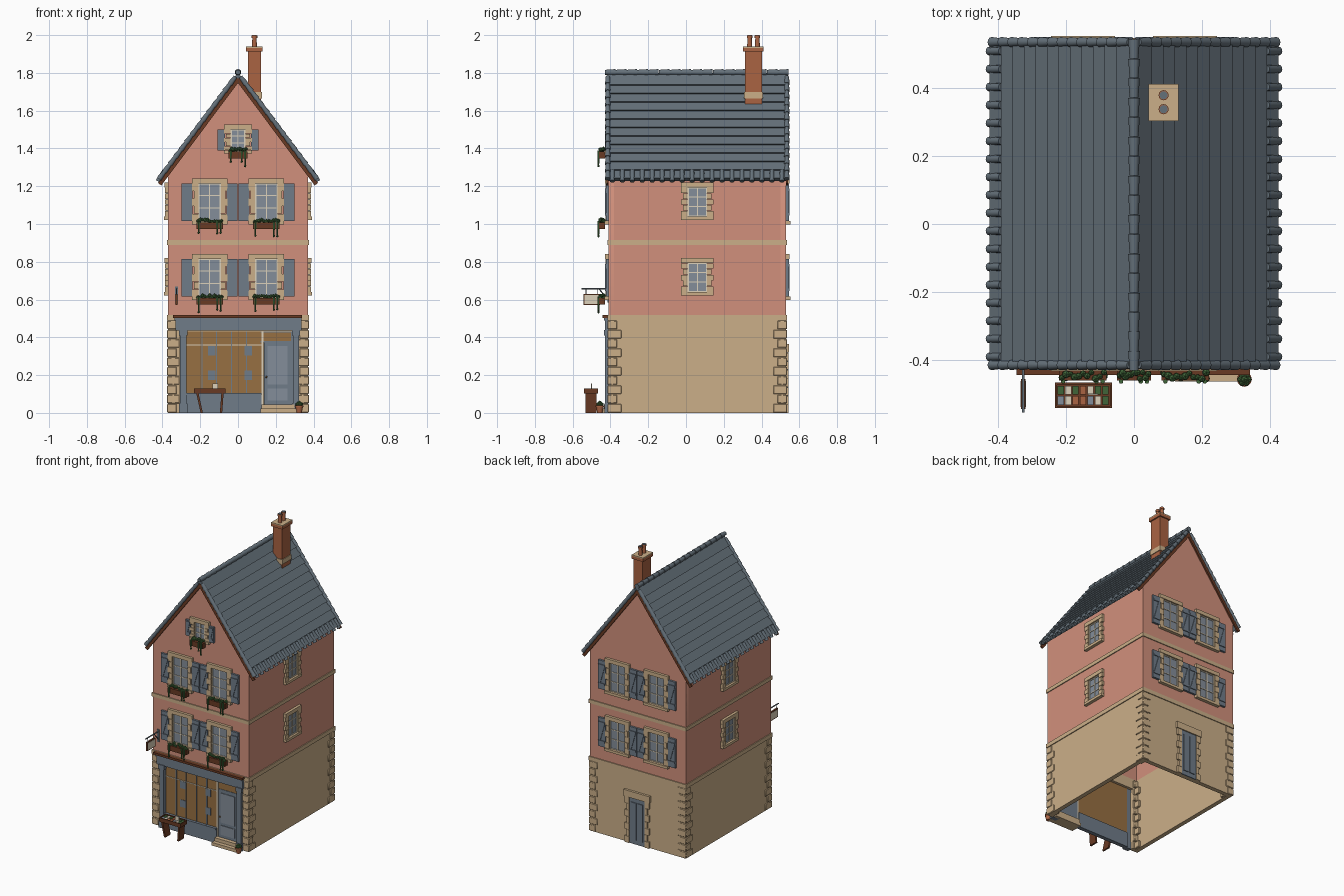
import bpy, bmesh, math, random
from mathutils import Matrix, Vector

if "Cube" in bpy.data.objects:
    bpy.data.objects.remove(bpy.data.objects["Cube"], do_unlink=True)
random.seed(4)

COLOURS = dict(pink=(.64, .28, .20), stone=(.60, .43, .25), roof_slate=(.13, .165, .195),
               blue_paint=(.16, .20, .25), brick=(.40, .125, .055), dark_wood=(.14, .042, .017),
               amber=(.31, .16, .055), glass=(.23, .27, .32), leaf=(.05, .13, .04), cream=(.72, .64, .50))
MATS = {}
for key, rgb in COLOURS.items():
    m = bpy.data.materials.new(key)
    m.use_nodes = True
    m.diffuse_color = (*rgb, 1)
    m.node_tree.nodes["Principled BSDF"].inputs["Base Color"].default_value = (*rgb, 1)
    MATS[key] = m


class Part:
    """Collects simple solids in one mesh, placed through a wall frame."""
    def __init__(self, name, mat, frame=None):
        self.name, self.mat, self.bm = name, mat, bmesh.new()
        self.frame = frame or Matrix()

    def box(self, x0, x1, y0, y1, z0, z1):
        size = Matrix.Diagonal((x1 - x0, y1 - y0, z1 - z0, 1))
        mid = Matrix.Translation(((x0 + x1) / 2, (y0 + y1) / 2, (z0 + z1) / 2))
        bmesh.ops.create_cube(self.bm, size=1, matrix=self.frame @ mid @ size)
        return self

    def rod(self, p, q, r1, r2=None, seg=12):
        p, q = Vector(p), Vector(q)
        turn = (q - p).to_track_quat('Z', 'Y').to_matrix().to_4x4()
        bmesh.ops.create_cone(self.bm, cap_ends=True, segments=seg, radius1=r1,
                              radius2=r1 if r2 is None else r2, depth=(q - p).length,
                              matrix=self.frame @ Matrix.Translation((p + q) / 2) @ turn)
        return self

    def ball(self, p, r):
        bmesh.ops.create_icosphere(self.bm, subdivisions=1, radius=r,
                                   matrix=self.frame @ Matrix.Translation(p))
        return self

    def prism(self, outline, y0, y1):
        face = self.bm.faces.new([self.bm.verts.new(self.frame @ Vector((x, y0, z))) for x, z in outline])
        new = bmesh.ops.extrude_face_region(self.bm, geom=[face])["geom"]
        move = self.frame.to_3x3() @ Vector((0, y1 - y0, 0))
        bmesh.ops.translate(self.bm, vec=move, verts=[v for v in new if isinstance(v, bmesh.types.BMVert)])
        return self

    def done(self):
        bmesh.ops.recalc_face_normals(self.bm, faces=self.bm.faces)
        mesh = bpy.data.meshes.new(self.name)
        self.bm.to_mesh(mesh)
        self.bm.free()
        mesh.materials.append(MATS[self.mat])
        ob = bpy.data.objects.new(self.name, mesh)
        bpy.context.collection.objects.link(ob)
        for o in bpy.context.selected_objects:
            o.select_set(False)
        ob.select_set(True)
        bpy.context.view_layer.objects.active = ob
        bpy.ops.object.shade_smooth_by_angle(angle=math.radians(38))
        return ob


W, F, B, T = .37, -.41, .53, .03      # half width, front, back, wall thickness
PEAK, RUN, DROP = 1.77, .405, .5415   # underside of the roof
EAVE = PEAK - W * DROP / RUN

# Walls: stone ground floor, plaster above
p = Part("ground_floor_walls", "stone")
for s in (-1, 1):
    p.box(*sorted((s * W, s * (W - T))), F, B, 0, .5)
p.box(-W, W, B - T, B, 0, .5).box(-W, -.31, F, F + T, 0, .5)
p.box(.33, W, F, F + T, 0, .5).box(-W, W, F, F + T, .43, .5).done()
p = Part("upper_walls", "pink")
for s in (-1, 1):
    p.box(*sorted((s * W, s * (W - T))), F, B, .5, EAVE)
for y in (F, B - T):
    p.prism([(-W, .5), (W, .5), (W, EAVE), (0, PEAK), (-W, EAVE)], y, y + T)
p.done()

# String courses and corner stones
p = Part("string_courses", "stone")
for z0, z1 in ((.49, .518), (.89, .915)):
    for s in (-1, 1):
        p.box(*sorted((s * (W + .006), s * (W - .02))), F - .006, B + .006, z0, z1)
    for y in (F, B):
        p.box(-W, W, y - .006, y + .006, z0, z1)
p.done()
p = Part("corner_stones", "stone")
for i in range(10):
    a, b = ((.045, .068), (.06, .045))[i % 2]
    for s in (-1, 1):
        for y, d in ((F, 1), (B, -1)):
            p.box(*sorted((s * (W + .005), s * (W - a))), *sorted((y - d * .005, y + d * b)),
                  i * .049 + .002, i * .049 + .047)
ob = p.done()
bev = ob.modifiers.new("worn_edges", 'BEVEL')
bev.width, bev.segments = .003, 1


def slope(s, t, off=0, y=0):
    """Point on a roof side s, fraction t down from the ridge, lifted by off."""
    n = Vector((DROP, 0, RUN)).normalized() * off
    return Vector((s * (RUN * t + n.x), y, PEAK - DROP * t + n.z))


# Roof with overlapping courses
p = Part("roof_slopes", "roof_slate")
for s in (-1, 1):
    line = [(0, PEAK), slope(s, 1).xz]
    for i in reversed(range(12)):
        line += [slope(s, (i + 1) / 12, .024).xz, slope(s, i / 12, .015).xz]
    line[-1] = (0, PEAK + .03)
    p.prism(line, F - .005, B + .005)
p.done()
p = Part("ridge_and_edge_tiles", "roof_slate")
for i in range(17):
    y = F - .02 + i * .0572
    p.rod((0, y, 1.803), (0, y + .0565, 1.803), .013, .017)
for s in (-1, 1):
    for y in (F - .004, B + .004):
        for i in range(14):
            p.rod(slope(s, i / 14, .016, y), slope(s, (i + 1) / 14, .016, y), .011, .015)
    for i in range(18):
        y = F + .02 + i * .0528
        p.rod(slope(s, .92, .02, y), slope(s, 1.02, .014, y), .011, .013)
p.done()
p = Part("barge_boards", "dark_wood")
for s in (-1, 1):
    edge = [slope(s, t, o).xz for t, o in ((0, -.014), (1.03, -.014), (1.03, .008), (0, .008))]
    for y in (F - .01, B):
        p.prism(edge, y, y + .01)
p.done()

# Chimney
Part("chimney_stack", "brick").box(.052, .122, .312, .402, 1.6, 1.915).box(
    .043, .131, .303, .411, 1.912, 1.932).done()
Part("chimney_trim", "stone").box(.047, .127, .307, .407, 1.665, 1.698).box(
    .043, .131, .303, .411, 1.932, 1.939).done()
pots, soot = Part("chimney_pots", "brick"), Part("chimney_pot_tops", "roof_slate")
for y in (.337, .378):
    pots.rod((.087, y, 1.93), (.087, y, 1.985), .014, .011).rod((.087, y, 1.985), (.087, y, 1.997), .015)
    soot.rod((.087, y, 1.99), (.087, y, 2), .012)
pots.done(), soot.done()


def shutter(p, x0, x1, z0, z1):
    p.box(x0 + .001, x1 - .001, -.014, 0, z0, z1)
    h = z1 - z0
    for k in (.15, .8):
        p.box(x0 + .004, x1 - .004, -.019, -.012, z0 + k * h, z0 + k * h + .014)
    a, b = z0 + .15 * h, z0 + .8 * h
    p.prism([(x0 + .006, a), (x0 + .017, a), (x1 - .006, b), (x1 - .017, b)], -.018, -.012)


def window(name, frame, cx, z0, z1, half=.06, shut=0, planter=False):
    f = frame @ Matrix.Translation((cx, 0, 0))
    Part(name + "_glass", "glass", f).box(-half, half, -.004, .002, z0, z1).done()
    p = Part(name + "_bars", "cream", f)
    for k in (-1, 0, 1):
        p.box(k * (half - .004) - .003, k * (half - .004) + .003, -.009, 0, z0, z1)
    for k in (.02, .35, .68, .98):
        z = z0 + k * (z1 - z0)
        p.box(-half, half, -.008, 0, z - .0025, z + .0025)
    p.done()
    p = Part(name + "_surround", "stone", f)
    step = (z1 - z0) / 5
    for s in (-1, 1):
        for i in range(5):
            out = half + (.034, .023)[i % 2]
            p.box(*sorted((s * half, s * out)), -.016, 0, z0 + i * step + .001, z0 + (i + 1) * step - .001)
    p.box(-half - .034, half + .034, -.018, 0, z1, z1 + .026)
    p.box(-half - .034, half + .034, -.022, 0, z0 - .018, z0).done()
    if shut:
        p = Part(name + "_shutters", "blue_paint", f)
        for s in (-1, 1):
            shutter(p, *sorted((s * (half + .029), s * (half + .029 + shut))), z0, z1)
        p.done()
    if planter:
        w = half + .01
        Part(name + "_flower_box", "dark_wood", f).box(-w, w, -.05, -.018, z0 - .042, z0 - .006).done()
        p = Part(name + "_plants", "leaf", f)
        for i in range(11):
            x = -w + .008 + i * (2 * w - .016) / 10
            p.ball((x, random.uniform(-.045, -.025), z0 + random.uniform(-.004, .008)), random.uniform(.009, .013))
        for x in (-w + .012, w - .012, w - .03):
            low = z0 - random.uniform(.06, .085)
            p.rod((x, -.052, z0), (x, -.054, low), .007, .004, 6).ball((x, -.053, low), .007)
        p.done()


def wall(x, y, deg):
    return Matrix.Translation((x, y, 0)) @ Matrix.Rotation(math.radians(deg), 4, 'Z')


front, back = wall(0, F, 0), wall(0, B, 180)
for label, z0 in (("first", .615), ("second", 1.015)):
    for side, x in (("right", -.15), ("left", .15)):
        window(f"{label}_floor_front_{side}_window", front, x, z0, z0 + .2, shut=.06, planter=True)
        window(f"{label}_floor_back_{side}_window", back, x, z0, z0 + .2, shut=.06)
    for side, x, deg in (("left", W, 90), ("right", -W, -90)):
        window(f"{label}_floor_{side}_side_window", wall(x, .06, deg), 0, z0 + .025, z0 + .178, .052)
window("attic_window", front, 0, 1.39, 1.5, .04, shut=.04, planter=True)

# Back door
Part("back_door", "blue_paint", back).box(-.06, .06, -.008, 0, 0, .32).box(
    -.045, -.005, -.013, 0, .03, .29).box(.005, .045, -.013, 0, .03, .29).done()
p = Part("back_door_surround", "stone", back).box(-.1, .1, -.016, 0, .32, .365)
for s in (-1, 1):
    for i in range(7):
        p.box(*sorted((s * .06, s * (.094, .08)[i % 2])), -.013, 0, i * .0457, i * .0457 + .044)
p.done()

# Shopfront
p = Part("shopfront_joinery", "blue_paint", front).box(-.33, .335, -.018, .005, .435, .5)
for x in (-.29, .307):
    p.box(x - .017, x + .017, -.018, .01, 0, .44).box(x - .022, x + .022, -.022, .01, 0, .05)
    p.box(x - .022, x + .022, -.024, .01, .41, .44)
p.box(-.275, .125, -.008, .02, 0, .098).box(-.275, .125, -.014, .02, .094, .104)
p.box(.137, .28, .002, .018, .045, .372).box(.12, .29, .0, .02, .372, .381).box(.12, .29, 0, .02, .425, .437)
for x in (-.19, -.115, -.035, .045):
    p.box(x - .0025, x + .0025, -.001, .01, .1, .43)
for x in (-.14, .055):
    for z in (.2, .33):
        p.box(x - .02, x + .02, .002, .01, z - .025, z + .025)
p.box(.28, .292, 0, .02, 0, .43).done()
Part("shop_window_panes", "amber", front).box(-.275, .125, .005, .012, .1, .432).box(
    .135, .28, .003, .012, .381, .425).done()
Part("shop_frame", "cream", front).box(.124, .135, -.002, .014, .04, .43).box(
    -.275, .125, .0, .008, .357, .361).done()
Part("shop_door_panel", "glass", front).box(.155, .262, -.002, .004, .15, .355).box(
    .155, .262, -.002, .004, .065, .13).done()
Part("shop_door_knob", "amber", front).ball((.15, -.006, .19), .006).done()
Part("shop_cornice", "dark_wood", front).box(-.345, .34, -.033, 0, .503, .518).done()
Part("shop_cornice_bed", "blue_paint", front).box(-.335, .335, -.025, 0, .49, .503).done()
Part("door_step", "stone").box(.12, .32, -.462, F + .03, 0, .022).box(.125, .3, -.435, F + .03, .022, .045).done()

# Hanging sign
x = -.325
Part("sign_bracket", "roof_slate").rod((x, F, .657), (x, -.553, .657), .004).rod(
    (x, F, .6), (x, -.46, .655), .003).rod((x, -.47, .657), (x, -.47, .625), .002).rod(
    (x, -.53, .657), (x, -.53, .625), .002).box(x - .008, x + .008, F - .006, F, .585, .67).done()
Part("sign_frame", "dark_wood").box(x - .006, x + .006, -.543, -.455, .57, .63).done()
Part("sign_board", "cream").box(x - .008, x + .008, -.537, -.461, .576, .624).done()

# Produce table
Part("table_top", "dark_wood").box(-.232, -.065, -.54, -.466, .103, .113).box(
    -.232, -.065, -.54, -.534, .11, .13).box(-.232, -.065, -.472, -.466, .11, .13).box(
    -.232, -.226, -.54, -.466, .11, .13).box(-.071, -.065, -.54, -.466, .11, .13).done()
p = Part("table_legs", "dark_wood")
for a, b in ((-.215, -.192), (-.082, -.09)):
    p.prism([(a - .006, .105), (a + .006, .105), (b + .006, 0), (b - .006, 0)], -.533, -.475)
p.done()
goods = {c: Part("produce_" + c, c) for c in ("leaf", "brick", "glass", "cream")}
for i in range(7):
    for j in range(2):
        x, y = -.224 + i * .0218, -.531 + j * .03
        random.choice(list(goods.values())).box(x, x + .018, y, y + .026, .113, .125)
goods["cream"].box(-.135, -.105, -.502, -.498, .125, .155)
for g in goods.values():
    g.done()

# Potted shrub by the door
Part("plant_pot", "brick").rod((.324, -.456, 0), (.324, -.456, .032), .014, .02).rod(
    (.324, -.456, .03), (.324, -.456, .038), .022).done()
p = Part("plant_leaves", "leaf")
for i in range(7):
    a = i * math.tau / 6
    r = .011 if i < 6 else 0
    p.ball((.324 + r * math.cos(a), -.456 + r * math.sin(a), .046 + (i == 6) * .008), .011)
p.done()
